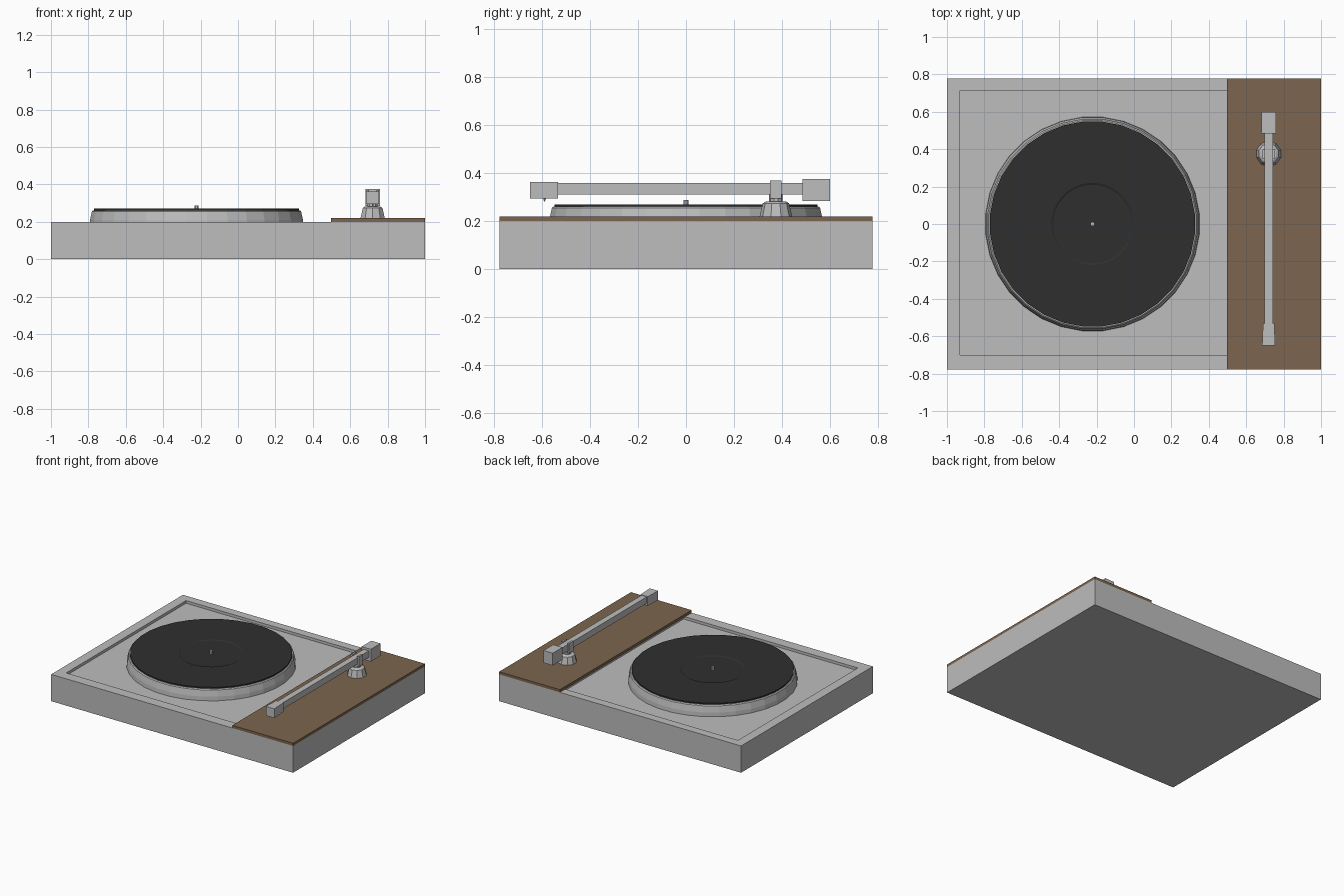
import bpy, bmesh, math

cube = bpy.data.objects.get("Cube")
if cube:
    bpy.data.objects.remove(cube, do_unlink=True)


def material(name, r, g, b):
    m = bpy.data.materials.new(name)
    m.use_nodes = True
    m.diffuse_color = (r, g, b, 1)
    m.node_tree.nodes["Principled BSDF"].inputs["Base Color"].default_value = (r, g, b, 1)
    return m


GREY = material("light grey", 0.51, 0.51, 0.51)
WOOD = material("walnut brown", 0.2, 0.13, 0.077)
BLACK = material("record black", 0.028, 0.028, 0.028)


def finish(name, bm, mat):
    bmesh.ops.recalc_face_normals(bm, faces=bm.faces)
    mesh = bpy.data.meshes.new(name)
    bm.to_mesh(mesh)
    bm.free()
    mesh.materials.append(mat)
    obj = bpy.data.objects.new(name, mesh)
    bpy.context.collection.objects.link(obj)
    return obj


def box_mesh(x, y, z):
    """Box from (low, high) ranges on each axis."""
    bm = bmesh.new()
    bmesh.ops.create_cube(bm, size=1)
    for v in bm.verts:
        v.co = [r[0] if c < 0 else r[1] for c, r in zip(v.co, (x, y, z))]
    return bm


def box(name, x, y, z, mat):
    return finish(name, box_mesh(x, y, z), mat)


def lathe(name, centre, profile, sides, mat):
    """Turn (radius, height) points about a vertical axis and cap both ends."""
    bm = bmesh.new()
    rings = []
    for r, z in profile:
        rings.append([bm.verts.new((centre[0] + r * math.cos(a), centre[1] + r * math.sin(a), z))
                      for a in (math.tau * (i + 0.5) / sides for i in range(sides))])
    for low, high in zip(rings, rings[1:]):
        for i in range(sides):
            j = (i + 1) % sides
            bm.faces.new((low[i], low[j], high[j], high[i]))
    bm.faces.new(rings[0])
    bm.faces.new(rings[-1])
    return finish(name, bm, mat)


# Plinth with a shallow tray sunk into its top
bm = box_mesh((-1, 1), (-0.778, 0.778), (0, 0.2))
top = max(bm.faces, key=lambda f: f.calc_center_median().z)
bmesh.ops.inset_region(bm, faces=[top], thickness=0.05)
for v in top.verts:
    v.co.x = -0.93 if v.co.x < 0 else 0.51
    v.co.y = -0.7 if v.co.y < 0 else 0.715
floor = bmesh.ops.extrude_discrete_faces(bm, faces=[top])["faces"][0]
for v in floor.verts:
    v.co.z -= 0.02
finish("plinth", bm, GREY)

# Wooden deck under the arm
box("wood_deck", (0.498, 1), (-0.778, 0.778), (0.2, 0.22), WOOD)

# Platter, record and spindle
hub = (-0.222, 0)
lathe("platter", hub, [(0.574, 0.18), (0.572, 0.21), (0.562, 0.255), (0.555, 0.261)], 32, GREY)
lathe("record", hub, [(0.55, 0.261), (0.55, 0.27), (0.22, 0.27), (0.21, 0.265)], 32, BLACK)
lathe("spindle", hub, [(0.012, 0.26), (0.012, 0.288)], 8, GREY)

# Arm pivot: tapered base, neck and a fork of two prongs
arm_x, pivot_y = 0.72, 0.375
lathe("pivot_base", (arm_x, pivot_y), [(0.068, 0.22), (0.055, 0.274), (0.042, 0.282)], 10, GREY)
lathe("pivot_neck", (arm_x, pivot_y), [(0.028, 0.28), (0.028, 0.312)], 10, GREY)
for side, name in ((-1, "right_prong"), (1, "left_prong")):
    edges = sorted((arm_x + side * 0.02, arm_x + side * 0.034))
    box(name, edges, (0.351, 0.399), (0.295, 0.37), GREY)

# Arm with counterweight, head and needle
box("arm_tube", (arm_x - 0.022, arm_x + 0.022), (-0.54, 0.49), (0.311, 0.359), GREY)
box("counterweight", (arm_x - 0.038, arm_x + 0.038), (0.485, 0.6), (0.283, 0.375), GREY)
bm = box_mesh((arm_x - 0.035, arm_x + 0.035), (-0.65, -0.533), (0.294, 0.363), )
for v in bm.verts:
    if v.co.y > -0.6:
        v.co.x = arm_x + (v.co.x - arm_x) * 0.86
finish("arm_head", bm, GREY)
lathe("needle", (arm_x, -0.59), [(0.002, 0.282), (0.006, 0.296)], 6, GREY)
